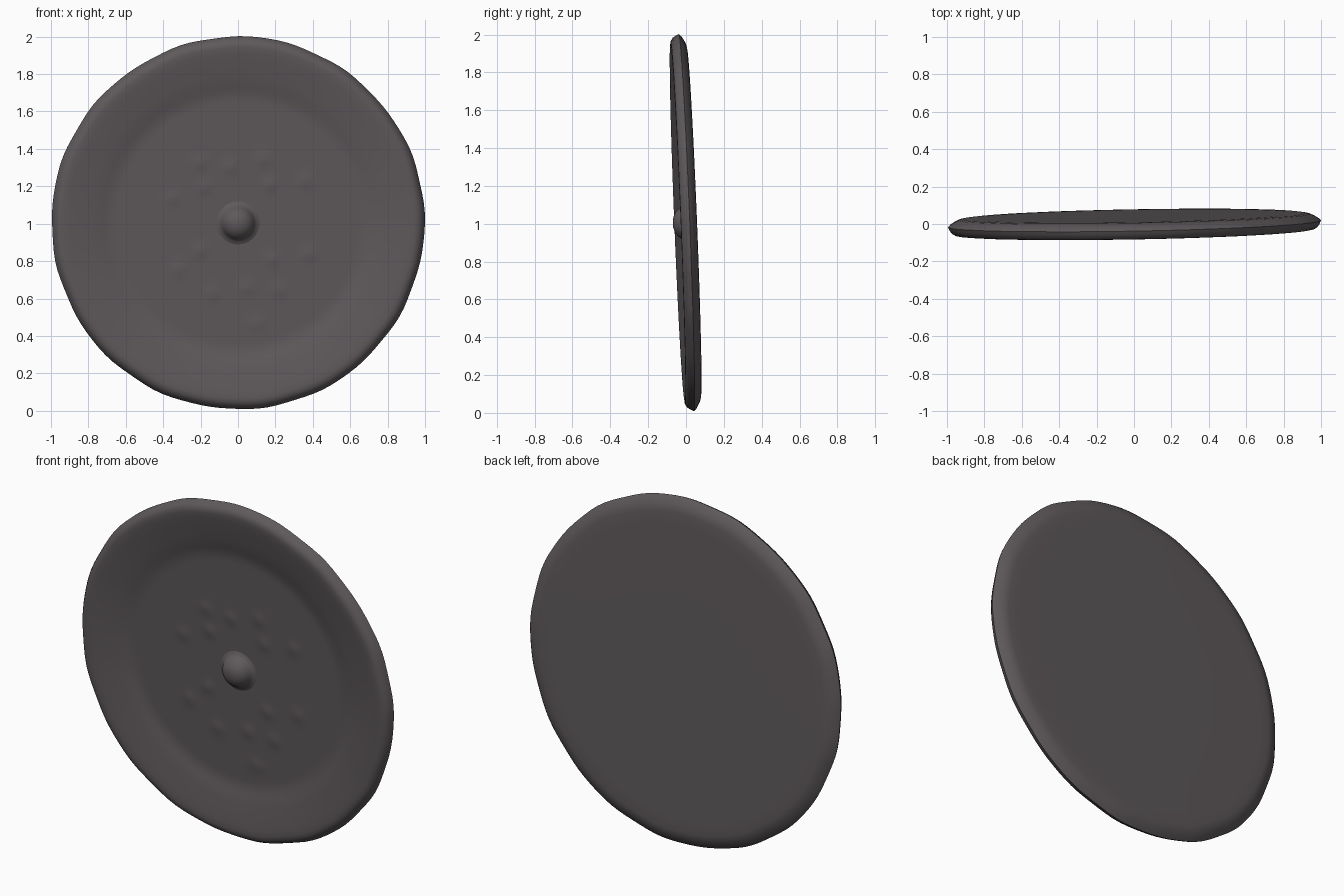
import bpy, bmesh, math
from mathutils import Vector, Matrix

if "Cube" in bpy.data.objects:
    bpy.data.objects.remove(bpy.data.objects["Cube"])

TILT = Matrix.Translation((0, 0, 1.004)) @ Matrix.Rotation(0.018, 4, 'Z') @ Matrix.Rotation(0.04, 4, 'X')
SEG = 120

mat = bpy.data.materials.new("dark_iron_grey")
mat.diffuse_color = (0.113, 0.10, 0.104, 1)
mat.use_nodes = True
mat.node_tree.nodes["Principled BSDF"].inputs["Base Color"].default_value = mat.diffuse_color

# small worn bumps on the sunken floor (x, z from centre)
BUMPS = [(-0.20, 0.32), (-0.04, 0.30), (0.14, 0.34), (-0.35, 0.13), (0.36, 0.22), (0.17, 0.20),
         (-0.18, 0.19), (-0.32, -0.25), (-0.20, -0.15), (0.38, -0.17), (0.18, -0.20),
         (-0.14, -0.38), (0.05, -0.35), (0.22, -0.36), (0.10, -0.54)]


def add_object(name, bm, angle):
    bmesh.ops.recalc_face_normals(bm, faces=bm.faces)
    bm.transform(TILT)
    me = bpy.data.meshes.new(name)
    bm.to_mesh(me)
    bm.free()
    me.materials.append(mat)
    ob = bpy.data.objects.new(name, me)
    bpy.context.collection.objects.link(ob)
    bpy.ops.object.select_all(action='DESELECT')
    ob.select_set(True)
    bpy.context.view_layer.objects.active = ob
    bpy.ops.object.shade_smooth_by_angle(angle=math.radians(angle))


def bump_height(x, z):
    return sum(0.006 * math.exp(-((x - a) ** 2 + (z - b) ** 2) / 0.0012) for a, b in BUMPS)


def smooth(a, b, t):
    t = min(max((t - a) / (b - a), 0), 1)
    return t * t * (3 - 2 * t)


def wobble(t):
    # slightly uneven hammered outline
    return 0.002 * math.sin(5 * t + 0.6) + 0.002 * math.sin(13 * t + 2) + 0.0015 * math.sin(21 * t)


# front profile: flat sunken floor and a sloping lip; then tapered rim and flat back
profile = [(r * 0.02, 0.004) for r in range(1, 34)]
profile += [(0.68, 0.002), (0.70, -0.001), (0.72, -0.006), (0.74, -0.011), (0.76, -0.016), (0.79, -0.022),
            (0.83, -0.029), (0.87, -0.036), (0.91, -0.042), (0.94, -0.045), (0.96, -0.043), (0.978, -0.032),
            (0.99, -0.014), (0.997, 0.002), (0.985, 0.014), (0.96, 0.029), (0.94, 0.038), (0.915, 0.042),
            (0.85, 0.043), (0.4, 0.043)]

bm = bmesh.new()
rings = []
for r, y in profile:
    ring = []
    for i in range(SEG):
        t = 2 * math.pi * i / SEG
        rr = r + wobble(t) * smooth(0.6, 1.0, r)
        x, z = rr * math.cos(t), rr * math.sin(t)
        h = bump_height(x, z) if y < 0.01 and r < 0.7 else 0
        ring.append(bm.verts.new((x, y - h, z)))
    rings.append(ring)
for a, b in zip(rings, rings[1:]):
    for i in range(SEG):
        j = (i + 1) % SEG
        bm.faces.new((a[i], a[j], b[j], b[i]))
bm.faces.new(rings[0])
bm.faces.new(rings[-1])
add_object("shield_disc", bm, 60)

# central domed boss with a soft flared foot
bm = bmesh.new()
pts = [Vector((r, -y, 0)) for r, y in
       [(0.0, 0.070), (0.025, 0.068), (0.048, 0.060), (0.068, 0.046), (0.082, 0.028),
        (0.090, 0.012), (0.100, 0.002), (0.118, -0.005)]]
vs = [bm.verts.new(p) for p in pts]
es = [bm.edges.new(e) for e in zip(vs, vs[1:])]
bmesh.ops.spin(bm, geom=vs + es, cent=(0, 0, 0), axis=(0, 1, 0), angle=2 * math.pi, steps=32)
bmesh.ops.remove_doubles(bm, verts=bm.verts, dist=0.0005)
add_object("centre_boss", bm, 60)
